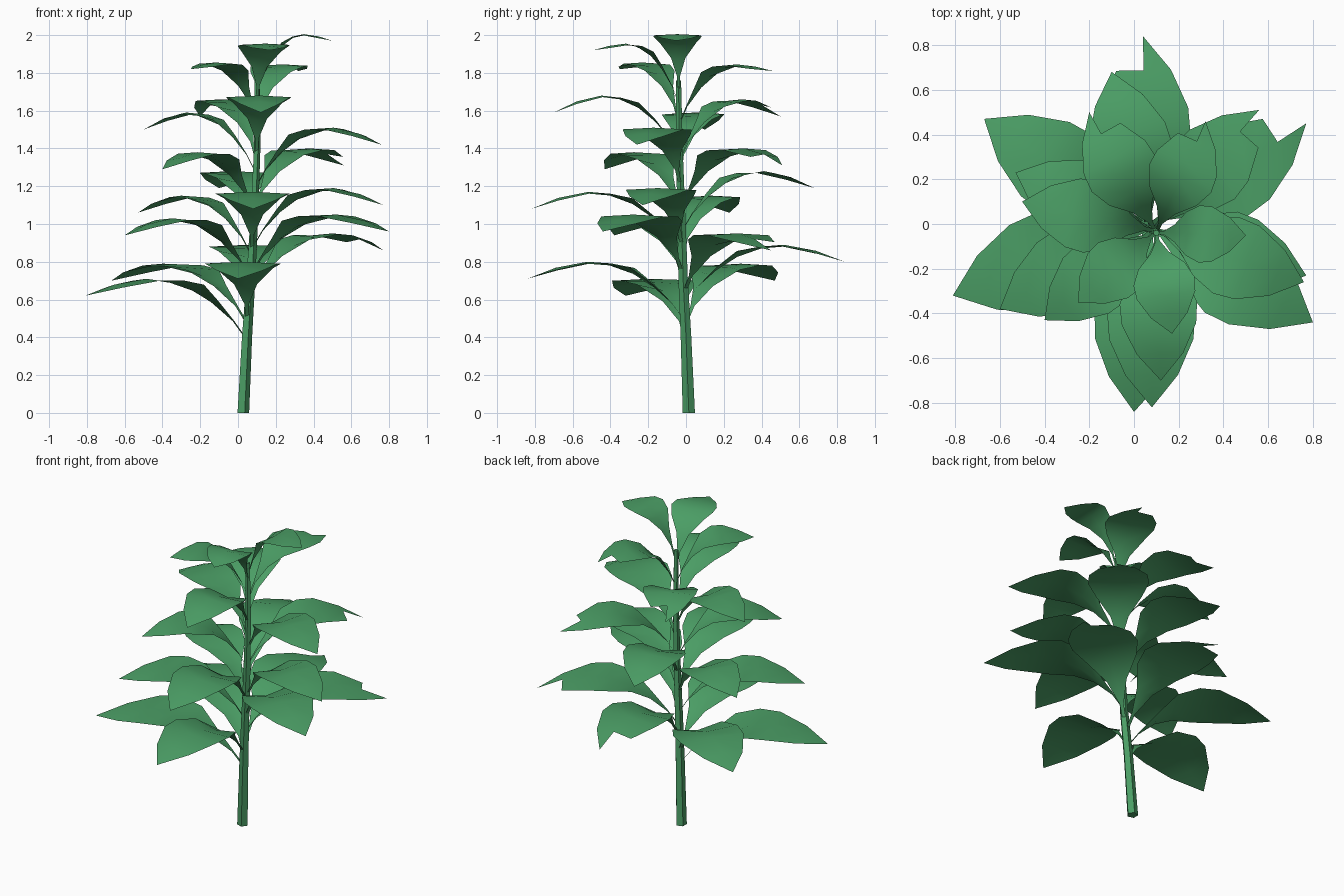
import bpy
import bmesh
from math import cos, sin, tau
from mathutils import Vector

cube = bpy.data.objects.get("Cube")
if cube:
    bpy.data.objects.remove(cube, do_unlink=True)

green = bpy.data.materials.new("leaf green")
green.use_nodes = True
green.diffuse_color = (0.07, 0.34, 0.13, 1)
green.node_tree.nodes["Principled BSDF"].inputs["Base Color"].default_value = green.diffuse_color


def finish(bm, name):
    mesh = bpy.data.meshes.new(name)
    bm.to_mesh(mesh)
    bm.free()
    mesh.materials.append(green)
    obj = bpy.data.objects.new(name, mesh)
    bpy.context.collection.objects.link(obj)
    bpy.ops.object.select_all(action="DESELECT")
    bpy.context.view_layer.objects.active = obj
    obj.select_set(True)
    bpy.ops.object.shade_smooth_by_angle(angle=0.6)
    return obj


# Stem: gently leaning, tapered five-sided stalk
stem_path = [Vector(p) for p in (
    (0.025, 0.015, 0), (0.045, 0, 0.4), (0.065, -0.015, 0.7),
    (0.085, -0.025, 1.05), (0.1, -0.035, 1.4), (0.1, -0.04, 1.76))]
SIDES = 5


def stem_at(z):
    for a, b in zip(stem_path, stem_path[1:]):
        if z <= b.z:
            return a.lerp(b, (z - a.z) / (b.z - a.z))
    return stem_path[-1].copy()


bm = bmesh.new()
rings = []
for p in stem_path:
    radius = 0.034 - 0.011 * p.z
    rings.append([bm.verts.new(p + radius * Vector((cos(tau * k / SIDES), sin(tau * k / SIDES), 0)))
                  for k in range(SIDES)])
for low, high in zip(rings, rings[1:]):
    for k in range(SIDES):
        n = (k + 1) % SIDES
        bm.faces.new((low[k], low[n], high[n], high[k]))
bm.faces.new(rings[0][::-1])
bm.faces.new(rings[-1])
finish(bm, "stem")

# Leaf sections: distance out, height, half width, edge lift
SECTIONS = ((0, 0, 0.05, 0), (0.08, 0.3, 0.06, 0), (0.2, 0.58, 0.3, 0.25),
            (0.33, 0.8, 0.76, 0.2), (0.48, 0.94, 1, 0.05), (0.62, 1, 0.96, -0.05),
            (0.82, 1, 0.6, -0.12))
RISE = 0.32


def leaf(name, tip, torn):
    """Arching leaf on a thin stalk; torn = side (1 or -1) whose tip corner is missing."""
    tip = Vector(tip)
    droop = 0.09 if tip.z < 1.75 else 0.035
    peak = tip.z + droop
    root = stem_at(peak - RISE)
    reach = Vector((tip.x - root.x, tip.y - root.y, 0))
    side = Vector((-reach.y, reach.x, 0)).normalized()
    half = 0.06 + 0.17 * reach.length
    bm = bmesh.new()
    rows = []
    for out, height, width, lift in SECTIONS:
        mid = root + reach * out
        mid.z = peak - RISE * (1 - height)
        if out > 0.7:
            mid.z -= 0.35 * droop
        w = half * width
        up = Vector((0, 0, lift * w))
        rows.append([bm.verts.new(v) for v in (mid - side * w + up, mid, mid + side * w + up)])
    for a, b in zip(rows, rows[1:]):
        for k in (0, 1):
            bm.faces.new((a[k], b[k], b[k + 1], a[k + 1]))
    end = bm.verts.new(tip)
    right, mid, left = rows[-1]
    if torn != -1:
        bm.faces.new((right, end, mid))
    if torn != 1:
        bm.faces.new((mid, end, left))
    finish(bm, name)


# Leaf tips from the lowest whorl to the crown
TIPS = (
    (-0.81, -0.32, 0.62), (-0.67, 0.47, 0.7), (0.04, 0.84, 0.8), (0, -0.84, 0.71),
    (0.77, 0.45, 0.86), (0.8, -0.44, 0.96), (-0.6, -0.38, 0.94), (-0.53, 0.23, 1.06),
    (0.08, -0.82, 1.08), (0.77, -0.23, 1.1), (-0.1, 0.68, 1.19), (0.56, 0.51, 1.31),
    (-0.4, -0.43, 1.29), (0.76, -0.26, 1.42), (-0.5, 0.1, 1.5), (0.12, -0.7, 1.59),
    (-0.2, 0.5, 1.57), (0.32, 0.46, 1.81), (-0.25, -0.35, 1.82), (0.17, -0.49, 1.92),
    (0.5, -0.05, 1.97))
TORN = {2: 1, 4: 1, 11: -1, 16: -1, 17: 1}
for i, tip in enumerate(TIPS):
    leaf(f"leaf_{i + 1}", tip, TORN.get(i, 0))
